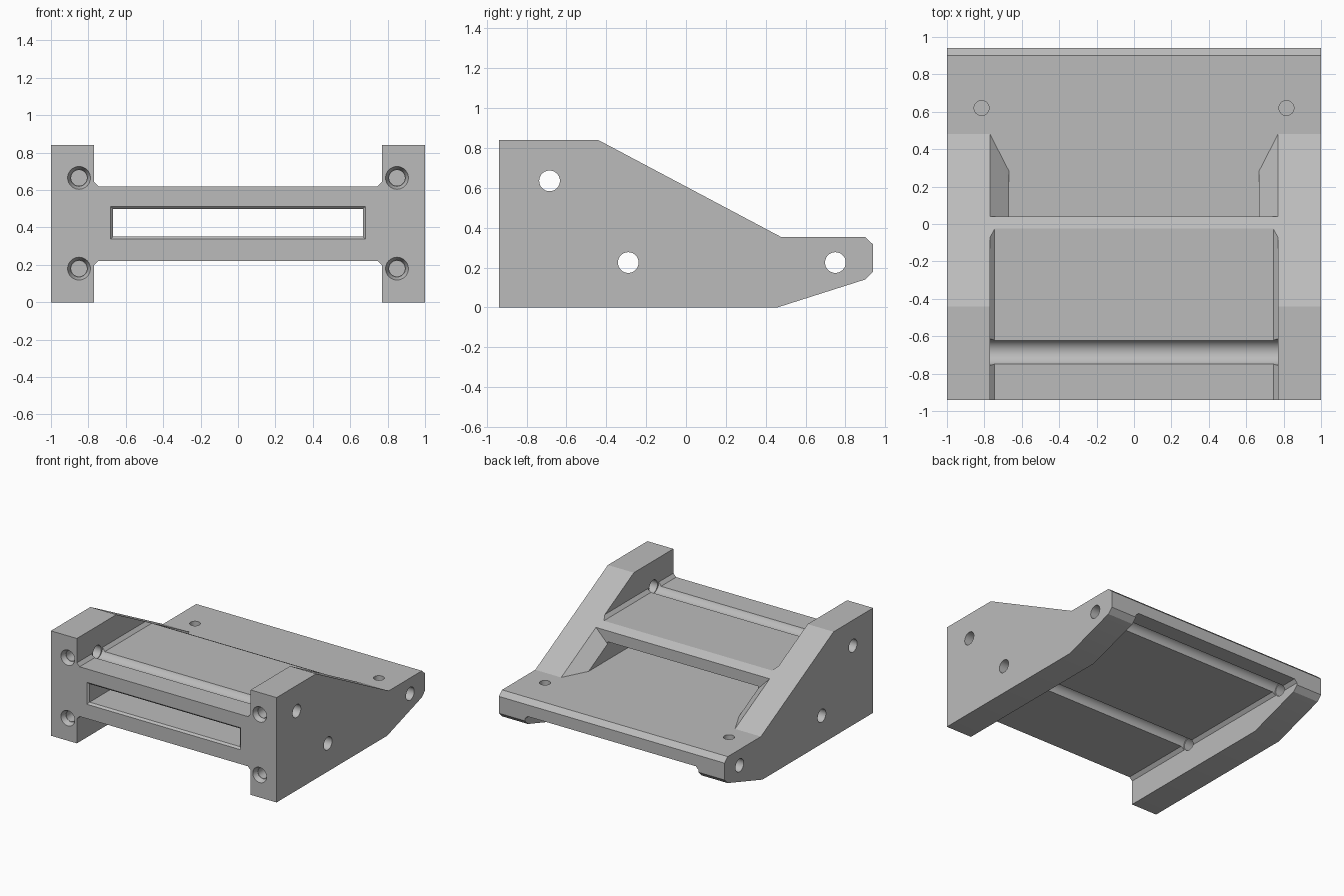
import bpy, bmesh
from math import radians
from mathutils import Matrix, Vector

if "Cube" in bpy.data.objects:
    bpy.data.objects.remove(bpy.data.objects["Cube"])

GREY = (0.5, 0.5, 0.5, 1)
mat = bpy.data.materials.new("plain grey")
mat.use_nodes = True
mat.diffuse_color = GREY
mat.node_tree.nodes["Principled BSDF"].inputs["Base Color"].default_value = GREY


def finish(name, bm):
    bmesh.ops.recalc_face_normals(bm, faces=bm.faces)
    me = bpy.data.meshes.new(name)
    bm.to_mesh(me)
    bm.free()
    ob = bpy.data.objects.new(name, me)
    me.materials.append(mat)
    bpy.context.collection.objects.link(ob)
    return ob


def prism(name, profile, axis, lo, hi):
    """Extrude a 2D profile: (y, z) along x, or (x, z) along y."""
    bm = bmesh.new()
    place = (lambda p, t: (t, *p)) if axis == "x" else (lambda p, t: (p[0], t, p[1]))
    face = bm.faces.new([bm.verts.new(place(p, lo)) for p in profile])
    ext = bmesh.ops.extrude_face_region(bm, geom=[face])
    moved = [v for v in ext["geom"] if isinstance(v, bmesh.types.BMVert)]
    shift = Vector((hi - lo, 0, 0)) if axis == "x" else Vector((0, hi - lo, 0))
    bmesh.ops.translate(bm, verts=moved, vec=shift)
    return finish(name, bm)


def hull(name, points):
    bm = bmesh.new()
    for p in points:
        bm.verts.new(p)
    bmesh.ops.convex_hull(bm, input=bm.verts)
    return finish(name, bm)


def cone(name, centre, axis, r1, r2, length):
    """Round bar or cone centred on a point; r1 is the low end of the axis."""
    bm = bmesh.new()
    turn = {"x": Matrix.Rotation(radians(90), 4, "Y"),
            "y": Matrix.Rotation(radians(-90), 4, "X"),
            "z": Matrix.Identity(4)}[axis]
    bmesh.ops.create_cone(bm, cap_ends=True, segments=40, radius1=r1, radius2=r2,
                          depth=length, matrix=Matrix.Translation(centre) @ turn)
    return finish(name, bm)


def box(name, x, y0, y1, z0, z1):
    return prism(name, [(-x, z0), (x, z0), (x, z1), (-x, z1)], "y", y0, y1)


def combine(body, tool, operation="DIFFERENCE"):
    mod = body.modifiers.new(tool.name, "BOOLEAN")
    mod.operation, mod.object, mod.solver = operation, tool, "EXACT"
    bpy.context.view_layer.objects.active = body
    bpy.ops.object.modifier_apply(modifier=mod.name)
    bpy.data.objects.remove(tool)


WALL, SLOT, DECK = 0.77, 0.667, 0.352     # inner wall, slot half width, rear deck height
ROOF, FLOOR, BEV = 0.62, 0.222, 0.025     # bridge top, underside, corner bevel


def slope(y):
    return DECK + (0.48 - y) * 0.53


# Whole side outline across the full width
body = prism("bracket_body", [(-0.94, 0), (-0.94, 0.84), (-0.44, 0.84), (0.48, DECK),
                              (0.9, DECK), (0.94, 0.315), (0.94, 0.18), (0.9, 0.14),
                              (0.46, 0)], "x", -1, 1)

# Channels above and below the bridge, with bevelled inner corners
for name, z, d in (("upper_channel", ROOF, 1), ("lower_channel", FLOOR, -1)):
    half = [(WALL - BEV, z), (WALL, z + d * BEV), (WALL, z + d)]
    combine(body, prism(name, half + [(-x, h) for x, h in reversed(half)], "y", -1.2, 1.2))

# Open rear deck and the slot running through the bridge
combine(body, box("rear_opening", WALL, 0.04, 1.2, DECK, 1.5))
combine(body, box("slot", SLOT, -1.2, 0.2, DECK, 0.498))
combine(body, hull("slot_lead_in", [
    (sx * (SLOT + g), y, z) for sx in (-1, 1)
    for y, g, zs in ((-0.95, 0.025, (DECK - 0.025, 0.523)), (-0.925, 0, (DECK, 0.498)))
    for z in zs]))

# Slanted gussets joining the walls to the rear deck
for s in (-1, 1):
    pts = [(SLOT, 0.02, slope(0.02) - 0.105), (SLOT, 0.28, DECK)]
    pts += [(WALL, y, slope(y)) for y in (0.02, 0.48)]
    pts += [(0.85, 0.02, slope(0.02) - 0.05), (0.85, 0.45, DECK - 0.03)]
    pts += [(x, y, 0.3) for x, y in ((SLOT, 0.02), (SLOT, 0.28), (WALL, 0.48), (0.85, 0.02))]
    combine(body, hull("gusset", [(s * x, y, z) for x, y, z in pts]), "UNION")

# Cross holes through the walls, with wider grooves between them
for y, z, gz, r in ((-0.685, 0.635, 0.65, 0.07), (-0.29, 0.225, 0.225, 0.06),
                    (0.75, 0.225, 0.225, 0.06)):
    combine(body, cone("cross_hole", (0, y, z), "x", 0.052, 0.052, 3))
    combine(body, cone("cross_groove", (0, y, gz), "x", r, r, 2 * WALL - 0.002))

# Countersunk front holes and plain deck holes
for s in (-1, 1):
    for z in (0.665, 0.18):
        combine(body, cone("countersink", (s * 0.85, -0.93, z), "y", 0.069, 0.045, 0.06))
        combine(body, cone("front_hole", (s * 0.85, -0.89, z), "y", 0.042, 0.042, 0.2))
    combine(body, cone("deck_hole", (s * 0.815, 0.62, 0.32), "z", 0.04, 0.04, 0.2))

bpy.ops.object.select_all(action="DESELECT")
body.select_set(True)
bpy.context.view_layer.objects.active = body
bpy.ops.object.shade_smooth_by_angle(angle=radians(25))
